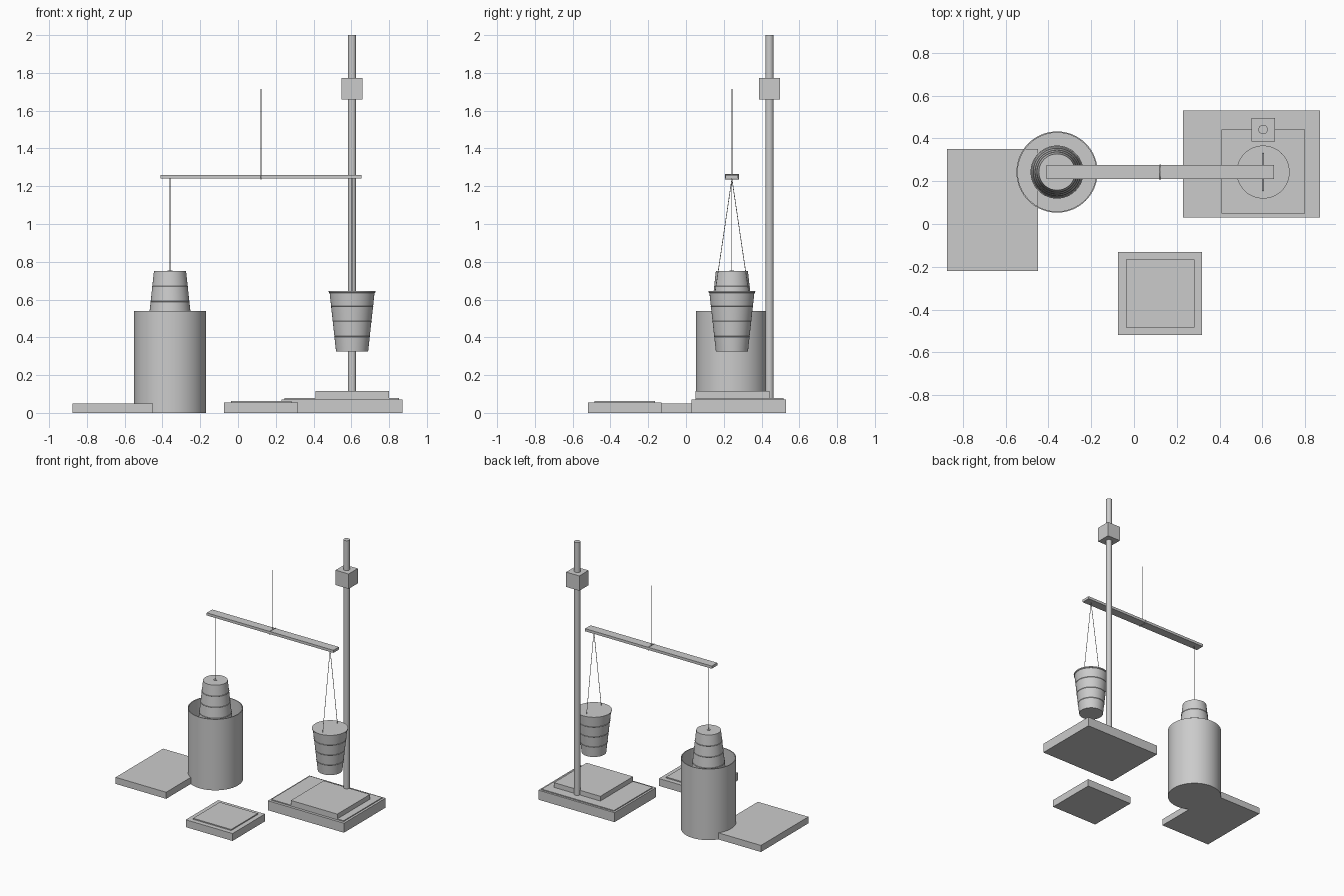
import bpy, bmesh, math
from mathutils import Vector

cube = bpy.data.objects.get("Cube")
if cube:
    bpy.data.objects.remove(cube, do_unlink=True)

grey = bpy.data.materials.new("plain grey")
grey.use_nodes = True
grey.diffuse_color = (0.6, 0.6, 0.6, 1)
grey.node_tree.nodes["Principled BSDF"].inputs["Base Color"].default_value = (0.6, 0.6, 0.6, 1)


def finish(name, bm, smooth=False):
    bmesh.ops.recalc_face_normals(bm, faces=bm.faces)
    mesh = bpy.data.meshes.new(name)
    bm.to_mesh(mesh)
    bm.free()
    mesh.materials.append(grey)
    obj = bpy.data.objects.new(name, mesh)
    bpy.context.collection.objects.link(obj)
    if smooth:
        bpy.ops.object.select_all(action='DESELECT')
        obj.select_set(True)
        bpy.context.view_layer.objects.active = obj
        bpy.ops.object.shade_smooth_by_angle(angle=math.radians(35))
    return obj


def box(name, x, y, z):
    """Box between (low, high) limits on each axis."""
    bm = bmesh.new()
    bmesh.ops.create_cube(bm, size=1)
    for v in bm.verts:
        v.co = Vector([(a + b) / 2 + c * (b - a) for c, (a, b) in zip(v.co, (x, y, z))])
    return finish(name, bm)


def lathe(name, x, y, profile, segments=64):
    """Turn a (radius, height) profile; its two ends are capped."""
    bm = bmesh.new()
    rings = []
    for r, z in profile:
        angles = [math.tau * i / segments for i in range(segments)]
        rings.append([bm.verts.new((x + r * math.cos(a), y + r * math.sin(a), z)) for a in angles])
    for low, high in zip(rings, rings[1:]):
        for i in range(segments):
            j = (i + 1) % segments
            bm.faces.new((low[i], low[j], high[j], high[i]))
    bm.faces.new(rings[0])
    bm.faces.new(rings[-1])
    return finish(name, bm, True)


def string(name, points, radius, cyclic=False):
    curve = bpy.data.curves.new(name, 'CURVE')
    curve.dimensions = '3D'
    curve.bevel_depth = radius
    curve.bevel_resolution = 1
    curve.use_fill_caps = True
    spline = curve.splines.new('POLY')
    spline.points.add(len(points) - 1)
    for p, co in zip(spline.points, points):
        p.co = (*co, 1)
    spline.use_cyclic_u = cyclic
    curve.materials.append(grey)
    obj = bpy.data.objects.new(name, curve)
    bpy.context.collection.objects.link(obj)


def cup(name, x, y, base, direction):
    """Tapered cup with three fine ribs and a rim at the wide end."""
    height, narrow, wide = 0.32, 0.085, 0.12

    def point(h, extra=0):
        return narrow + (wide - narrow) * h / height + extra, base + direction * h

    profile = [point(0)]
    for k in (1, 2, 3):
        h = height * k / 4
        profile += [point(h - 0.002), point(h, 0.002), point(h + 0.002)]
    profile += [point(height - 0.01), point(height - 0.008, 0.004), point(height, 0.004)]
    lathe(name, x, y, profile)


# Stand with base, tray, block, pole and clamp
box("stand_base", (0.23, 0.87), (0.03, 0.53), (0, 0.072))
box("stand_tray", (0.245, 0.853), (0.05, 0.515), (0.072, 0.079))
box("stand_block", (0.41, 0.80), (0.05, 0.443), (0.079, 0.115))
lathe("stand_pole", 0.604, 0.442, [(0.022, 0.07), (0.022, 2.0)], 32)
box("pole_clamp", (0.549, 0.659), (0.387, 0.497), (1.66, 1.773))

# Slab and small plate on the floor
box("side_slab", (-0.875, -0.45), (-0.22, 0.35), (0, 0.05))
box("front_plate_base", (-0.075, 0.318), (-0.52, -0.13), (0, 0.056))
box("front_plate_top", (-0.038, 0.282), (-0.485, -0.165), (0.056, 0.064))

# Open drum
MID = 0.243
lathe("drum", -0.36, MID, [(0.19, 0), (0.19, 0.54), (0.184, 0.54), (0.184, 0.012)])

# Cups, one upside down in the drum and one hanging upright
cup("inverted_cup", -0.36, MID, 0.75, -1)
cup("hanging_cup", 0.604, MID, 0.325, 1)
lathe("cup_knot", -0.36, MID, [(0.012, 0.749), (0.012, 0.754)], 16)

# Beam with its loop and strings
box("beam", (-0.41, 0.655), (MID - 0.033, MID + 0.033), (1.24, 1.26))
loop = [(0.122, MID + a * 0.035, 1.25 + b * 0.012) for a, b in ((-1, -1), (1, -1), (1, 1), (-1, 1))]
string("beam_loop", loop, 0.0025, True)
string("main_wire", [(0.122, MID, 1.26), (0.122, MID, 1.715)], 0.003)
string("drum_string", [(-0.36, MID, 0.75), (-0.36, MID, 1.24)], 0.002)
for side, label in ((-1, "front"), (1, "back")):
    string("cup_string_" + label, [(0.604, MID, 1.24), (0.604, MID + side * 0.088, 0.645)], 0.002)
